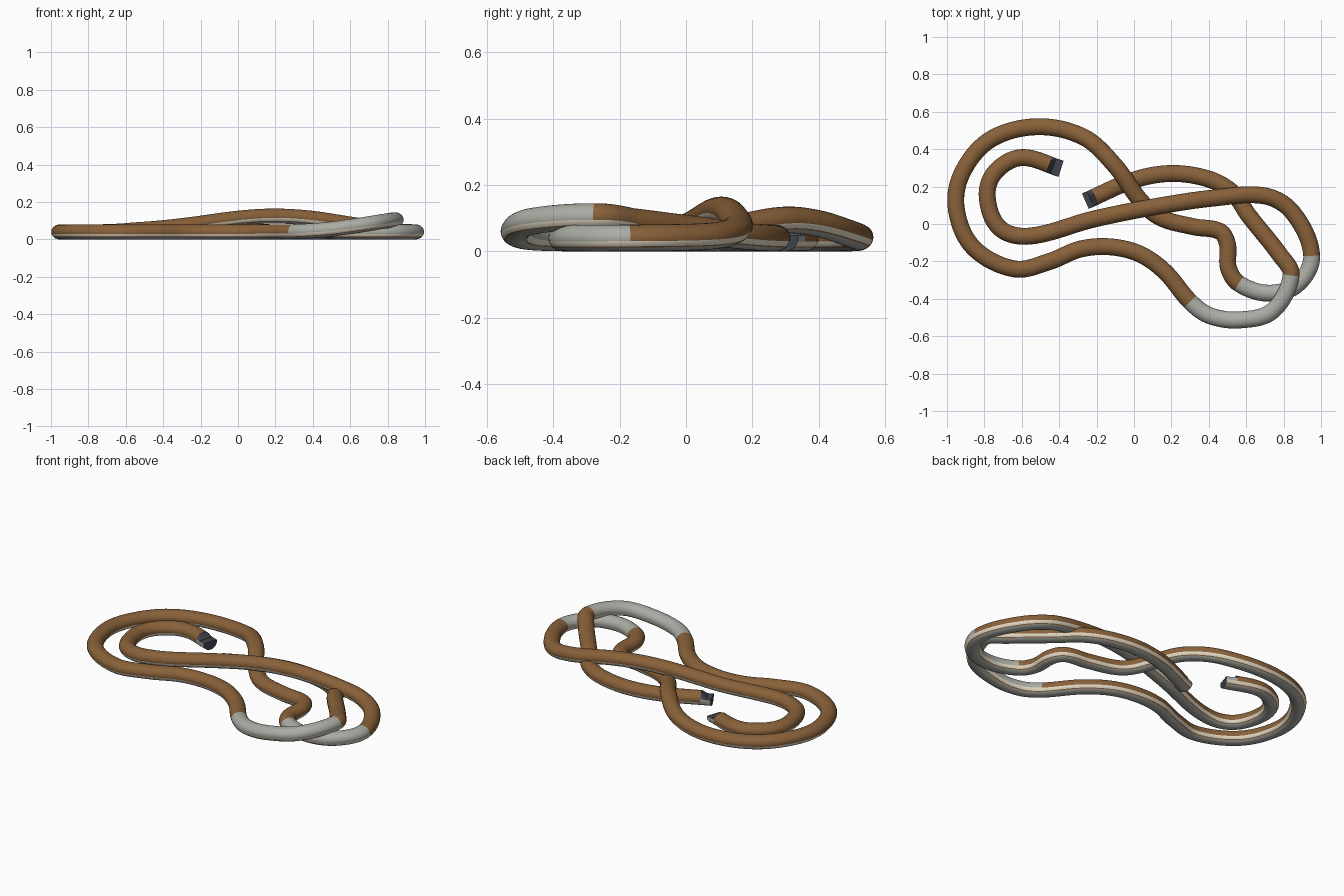
import bpy, bmesh, math
from mathutils import Vector

if "Cube" in bpy.data.objects:
    bpy.data.objects.remove(bpy.data.objects["Cube"])


def material(name, rgb):
    m = bpy.data.materials.new(name)
    m.diffuse_color = (*rgb, 1)
    m.use_nodes = True
    m.node_tree.nodes["Principled BSDF"].inputs["Base Color"].default_value = m.diffuse_color
    return m


BROWN, GRAY, CREAM, DARK = range(4)
mats = [material("brown", (0.25, 0.12, 0.042)), material("gray", (0.40, 0.41, 0.37)),
        material("cream", (0.80, 0.72, 0.58)), material("dark_slate", (0.05, 0.055, 0.07))]

# plan of the rope's centre line, from one tip to the other
plan = [(-.39, .295), (-.6, .355), (-.74, .28), (-.785, .15), (-.72, -.02), (-.56, -.065),
        (-.22, .025), (.1, .09), (.42, .138), (.7, .15), (.85, .06),
        (.95, -.17), (.87, -.325), (.715, -.37), (.56, -.318),
        (.505, -.235), (.5, -.11), (.46, -.04), (.32, -.015), (.14, .035), (.03, .13),
        (-.1, .31), (-.27, .465), (-.52, .52), (-.77, .45), (-.92, .27), (-.95, .08),
        (-.86, -.125), (-.64, -.24), (-.45, -.2), (-.29, -.135), (-.13, -.122),
        (.03, -.16), (.165, -.255), (.3, -.415), (.405, -.49), (.565, -.513),
        (.74, -.465), (.84, -.275), (.78, -.165), (.61, .05), (.53, .165), (.4, .24),
        (.2, .27), (0, .235), (-.26, .122)]
ctrl = [Vector((x, y, 0)) for x, y in plan]
last = len(ctrl) - 1


def height(u):
    # lies on the floor, rising in a soft hump where it crosses over itself
    return 0.04 + sum(h * math.exp(-((u - c) / w) ** 2) for c, w, h in
                      [(7.3, 1.6, .085), (21, 1.1, .055), (38, 2, .065)])


def tangent(i):
    return (ctrl[min(i + 1, last)] - ctrl[max(i - 1, 0)]).normalized()


# smooth curve through the plan points
STEPS = 10
path, colours = [], []
for k in range(last * STEPS + 1):
    i = min(k // STEPS, last - 1)
    t = k / STEPS - i
    a, b = ctrl[i], ctrl[i + 1]
    chord = (b - a).length
    p = (a * (1 + 2 * t) * (1 - t) ** 2 + b * (3 - 2 * t) * t * t
         + chord * (tangent(i) * t * (1 - t) ** 2 + tangent(i + 1) * t * t * (t - 1)))
    p.z = height(k / STEPS)
    path.append(p)
    colours.append(GRAY if 11 <= i < 14 or 34 <= i < 38 else BROWN)

# cross-section: coloured top, cream side stripes, thin brown line, gray belly
bands = [(-14, 194, 16, None), (194, 219, 2, CREAM), (219, 226, 1, BROWN),
         (226, 314, 8, GRAY), (314, 321, 1, BROWN), (321, 346, 2, CREAM)]
angles, band_colour = [], []
for a0, a1, count, c in bands:
    for k in range(count):
        angles.append(math.radians(a0 + (a1 - a0) * k / count))
        band_colour.append(c)

# sweep the cross-section; the two tips lose their upper half and show the dark core
bm = bmesh.new()
rings, tips = [], []
n, m = len(path), len(angles)
for i, p in enumerate(path):
    d = path[min(i + 1, n - 1)] - path[max(i - 1, 0)]
    side = Vector((d.y, -d.x, 0)).normalized()
    up = side.cross(d.normalized())
    tip = min((p - path[0]).length, (p - path[-1]).length) < 0.045
    ring = []
    for a in angles:
        h = 0.04 * math.sin(a)
        if tip:
            h = min(h, 0.008)
        ring.append(bm.verts.new(p + side * 0.045 * math.cos(a) + up * h))
    rings.append(ring)
    tips.append(tip)
for i in range(n - 1):
    for j in range(m):
        k = (j + 1) % m
        f = bm.faces.new((rings[i][j], rings[i][k], rings[i + 1][k], rings[i + 1][j]))
        c = band_colour[j]
        if c is None:
            c = colours[i]
            if tips[i] or tips[i + 1]:
                c = DARK if 1 < j < 14 else GRAY
        f.material_index = c
for ring in (rings[0], rings[-1]):
    bm.faces.new(ring).material_index = DARK
bmesh.ops.recalc_face_normals(bm, faces=bm.faces)
mesh = bpy.data.meshes.new("looped_rope")
bm.to_mesh(mesh)
bm.free()
for mat in mats:
    mesh.materials.append(mat)
rope = bpy.data.objects.new("looped_rope", mesh)
bpy.context.collection.objects.link(rope)
bpy.context.view_layer.objects.active = rope
rope.select_set(True)
bpy.ops.object.shade_smooth_by_angle(angle=math.radians(40))
